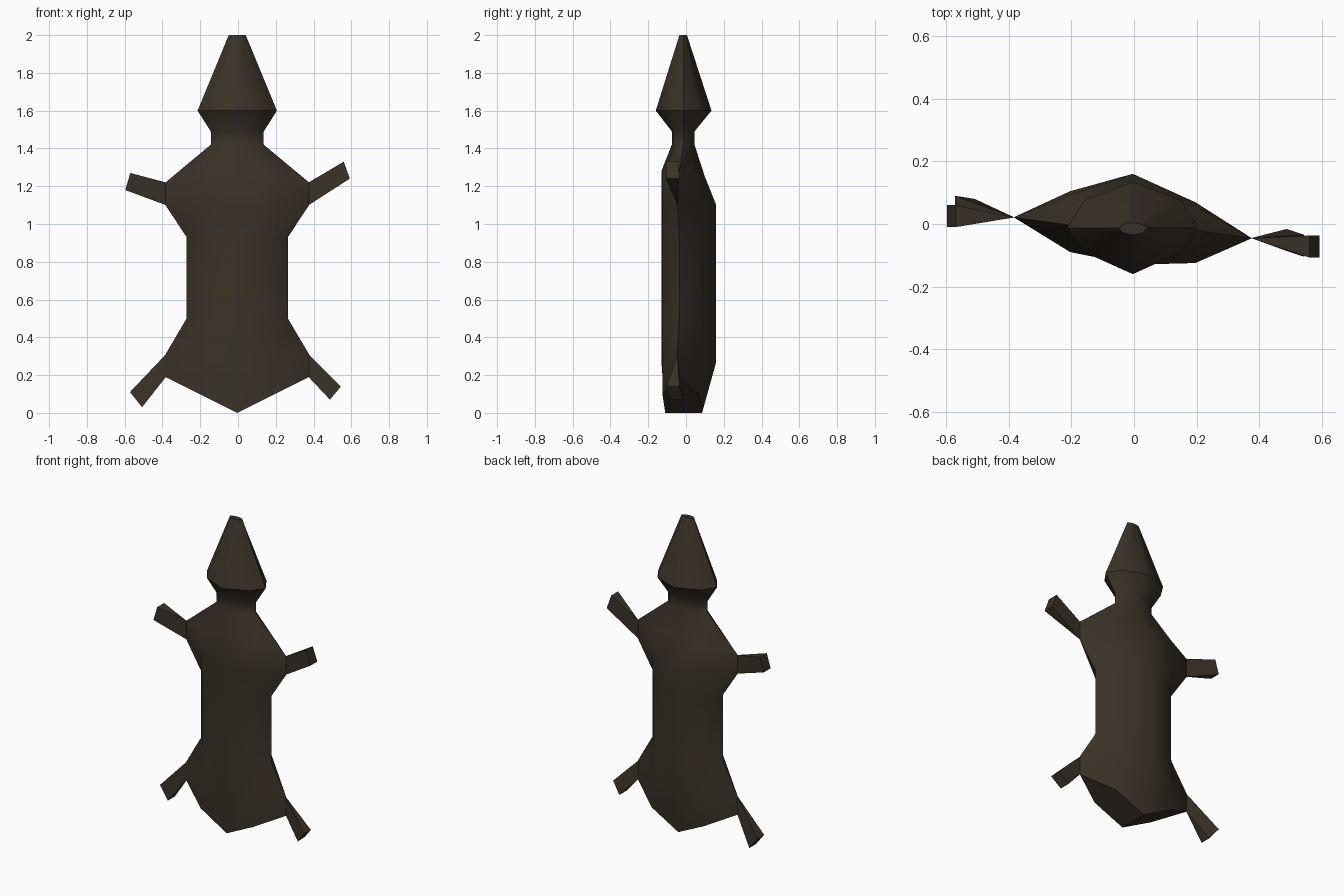
import bpy, bmesh

if "Cube" in bpy.data.objects:
    bpy.data.objects.remove(bpy.data.objects["Cube"])

brown = bpy.data.materials.new("dark brown hide")
brown.diffuse_color = (0.042, 0.032, 0.021, 1)
brown.use_nodes = True
brown.node_tree.nodes["Principled BSDF"].inputs["Base Color"].default_value = brown.diffuse_color


def finish(bm, name, angle):
    bmesh.ops.recalc_face_normals(bm, faces=bm.faces)
    mesh = bpy.data.meshes.new(name)
    bm.to_mesh(mesh)
    bm.free()
    obj = bpy.data.objects.new(name, mesh)
    bpy.context.collection.objects.link(obj)
    mesh.materials.append(brown)
    bpy.ops.object.select_all(action='DESELECT')
    obj.select_set(True)
    bpy.context.view_layer.objects.active = obj
    bpy.ops.object.shade_smooth_by_angle(angle=angle)


# Eight-sided rings: (side x, side z, mid x, mid front y, mid back y, mid z,
#                     front y, front z, back y, back z)
rings = [
    (.38, .19, .20, -.107, .087, .10, -.11, 0, .085, 0),
    (.38, .31, .20, -.107, .087, .29, -.13, .27, .16, .27),
    (.268, .50, .19, -.107, .087, .50, -.13, .50, .16, .50),
    (.268, .93, .19, -.107, .087, .93, -.13, .93, .16, .93),
    (.38, 1.10, .20, -.107, .087, 1.10, -.13, 1.10, .16, 1.10),
    (.38, 1.22, .20, -.107, .075, 1.25, -.13, 1.28, .10, 1.25),
    (.14, 1.42, .10, -.055, .03, 1.42, -.075, 1.42, .045, 1.42),
    (.14, 1.49, .10, -.055, .03, 1.49, -.075, 1.49, .045, 1.49),
    (.21, 1.60, .155, -.09, .075, 1.60, -.16, 1.60, .135, 1.60),
    (.045, 2.0, .032, -.028, -.002, 2.0, -.035, 2.0, .005, 2.0),
]


def ring_points(r):
    sx, sz, mx, mf, mb, mz, yf, zf, yb, zb = r
    pts = [(0, yf, zf), (mx, mf, mz), (sx, -.012, sz), (mx, mb, mz),
           (0, yb, zb), (-mx, mb, mz), (-sx, -.012, sz), (-mx, mf, mz)]
    twist = .088 if sz < 1.4 else 0      # trunk is turned slightly
    return [(x - .004, y - twist * x, z) for x, y, z in pts]


# Trunk, neck and head as one skin
bm = bmesh.new()
loops = [[bm.verts.new(p) for p in ring_points(r)] for r in rings]
for a, b in zip(loops, loops[1:]):
    for i in range(8):
        j = (i + 1) % 8
        bm.faces.new((a[i], a[j], b[j], b[i]))
bm.faces.new(loops[-1])
low = loops[0]
for ids in ((0, 1, 3, 4), (1, 2, 3), (0, 4, 5, 7), (5, 6, 7)):
    bm.faces.new([low[i] for i in ids])
finish(bm, "body_and_head", .8)


# Limbs: wedges growing from a vertical edge to a rectangular end
def limb(name, root, z_low, top, bottom, depth=.07):
    bm = bmesh.new()
    x, y = root
    up, dn = bm.verts.new((x, y, z_low + .12)), bm.verts.new((x, y, z_low))
    t = [bm.verts.new((top[0], top[1] + d, top[2])) for d in (0, -depth)]
    b = [bm.verts.new((bottom[0], bottom[1] + d, bottom[2])) for d in (0, -depth)]
    for f in ((up, t[0], t[1]), (dn, b[1], b[0]), (t[0], b[0], b[1], t[1]),
              (up, dn, b[0], t[0]), (up, t[1], b[1], dn)):
        bm.faces.new(f)
    finish(bm, name, .5)


right, left = (.374, -.045), (-.382, .021)
limb("right_front_limb", right, 1.10, (.56, -.037, 1.33), (.592, -.037, 1.24))
limb("left_front_limb", left, 1.10, (-.57, .06, 1.27), (-.597, .06, 1.18))
limb("right_rear_limb", right, .19, (.545, -.035, .14), (.487, -.016, .07))
limb("left_rear_limb", left, .19, (-.572, .09, .11), (-.508, .08, .03))
